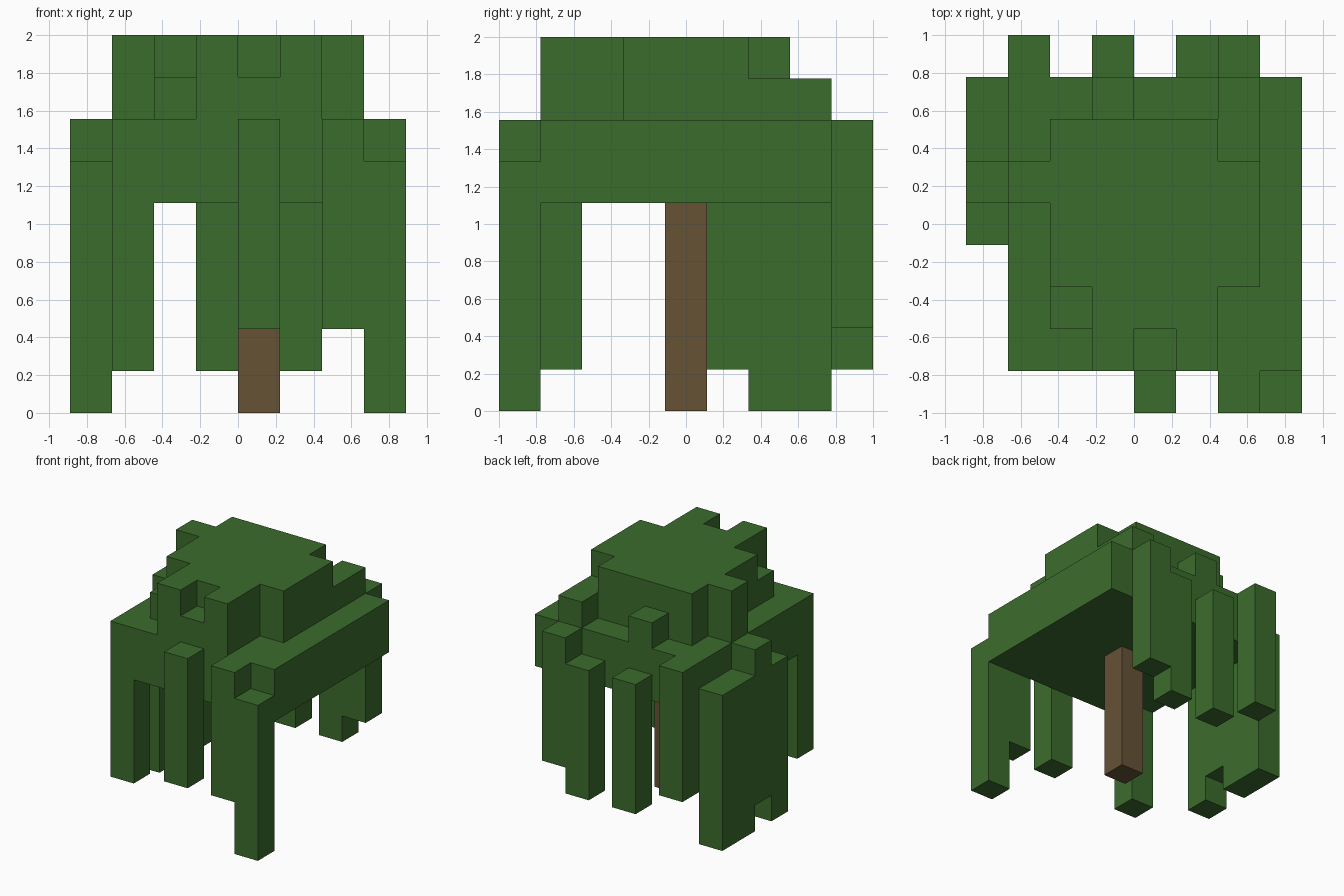
import bpy
import bmesh
from mathutils import Vector

if "Cube" in bpy.data.objects:
    bpy.data.objects.remove(bpy.data.objects["Cube"])

U = 2 / 9                          # edge of one block
ORIGIN = Vector((-4 * U, -1, 0))   # centres the 8 x 9 x 9 block grid


def material(name, rgb):
    m = bpy.data.materials.new(name)
    m.diffuse_color = (*rgb, 1)
    m.use_nodes = True
    m.node_tree.nodes["Principled BSDF"].inputs["Base Color"].default_value = m.diffuse_color
    return m


LEAF = material("leaf green", (0.044, 0.150, 0.026))
BARK = material("bark brown", (0.133, 0.084, 0.036))

# Each part is a set of block boxes: (x0, x1, y0, y1, z0, z1) in grid units
PARTS = {
    "trunk": [(4, 5, 4, 5, 0, 5)],
    # wide flat canopy
    "canopy": [(1, 8, 1, 8, 5, 7)],
    # ragged crown on top of the canopy
    "crown": [(2, 6, 3, 7, 7, 9), (3, 4, 1, 3, 7, 9), (4, 5, 2, 3, 7, 9),
              (5, 6, 1, 3, 7, 9), (6, 7, 3, 6, 7, 9), (1, 2, 5, 6, 7, 9)],
    "crown_ledges": [(4, 5, 1, 2, 7, 8), (2, 3, 2, 3, 7, 8),
                     (6, 7, 6, 8, 7, 8), (3, 4, 7, 8, 7, 8)],
    # hanging strands
    "front_left_strand": [(1, 2, 1, 2, 1, 5)],
    "front_middle_strand": [(4, 5, 0, 1, 2, 7)],
    "front_right_strand": [(6, 7, 0, 1, 2, 7), (7, 8, 0, 1, 0, 6)],
    "left_strand": [(0, 1, 4, 5, 0, 6), (0, 1, 5, 6, 1, 7), (0, 1, 6, 8, 0, 6)],
    "back_left_strand": [(1, 2, 8, 9, 2, 7)],
    "back_middle_strand": [(3, 4, 8, 9, 1, 6)],
    "back_right_strand": [(5, 6, 8, 9, 1, 6), (6, 7, 8, 9, 2, 7)],
}


def cells(boxes):
    return {(x, y, z) for a, b, c, d, e, f in boxes
            for x in range(a, b) for y in range(c, d) for z in range(e, f)}


FILLED = set().union(*(cells(b) for b in PARTS.values()))


def build(name, boxes, mat):
    """Make the outer skin of a part, leaving out faces hidden by neighbours."""
    bm = bmesh.new()
    for cell in sorted(cells(boxes)):
        for axis in range(3):
            for side in (0, 1):
                near = list(cell)
                near[axis] += 2 * side - 1
                if tuple(near) in FILLED:
                    continue
                u, v = (axis + 1) % 3, (axis + 2) % 3
                loop = [(0, 0), (1, 0), (1, 1), (0, 1)]
                verts = []
                for du, dv in (loop if side else loop[::-1]):
                    p = Vector(cell)
                    p[axis] += side
                    p[u] += du
                    p[v] += dv
                    verts.append(bm.verts.new(ORIGIN + p * U))
                bm.faces.new(verts)
    bmesh.ops.remove_doubles(bm, verts=bm.verts, dist=0.001)
    # merge the flat areas into clean faces
    bmesh.ops.dissolve_limit(bm, angle_limit=0.01, verts=bm.verts, edges=bm.edges)
    mesh = bpy.data.meshes.new(name)
    bm.to_mesh(mesh)
    bm.free()
    mesh.materials.append(mat)
    bpy.context.collection.objects.link(bpy.data.objects.new(name, mesh))


for part, boxes in PARTS.items():
    build(part, boxes, BARK if part == "trunk" else LEAF)
